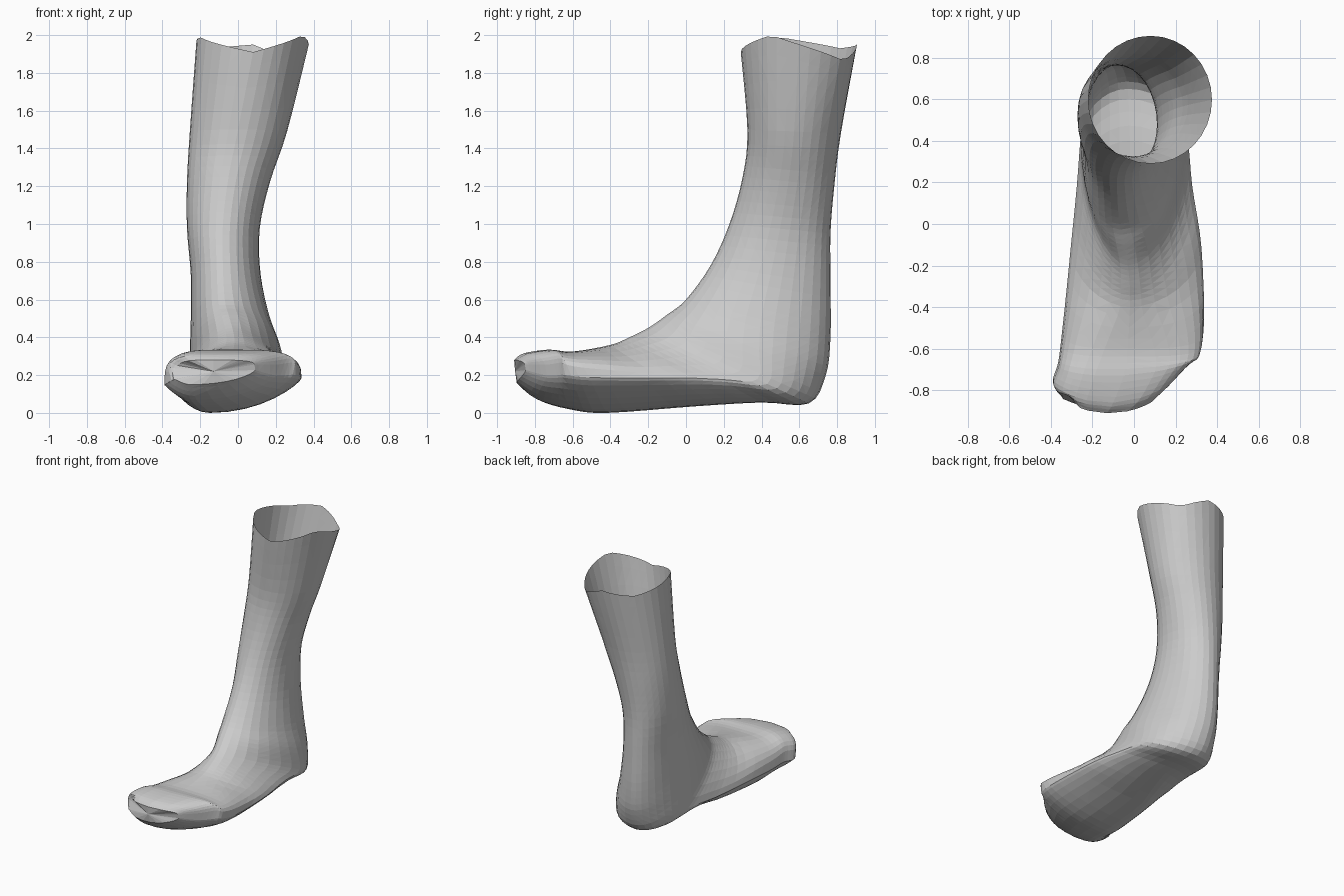
import bpy, bmesh, math

if "Cube" in bpy.data.objects:
    bpy.data.objects.remove(bpy.data.objects["Cube"])

SIDES = 32
STEPS = 4

# Sections fanning from the shin opening, round the heel, to the toes:
# front y, z, back y, z, left x, right x, ridge x, level of the widest line
SECTIONS = [
    (.29, 1.95, .905, 1.95, -.22, .375, .08, .5),
    (.325, 1.5, .82, 1.48, -.255, .26, 0, .5),
    (.3, 1.25, .785, 1.2, -.27, .17, -.05, .5),
    (.23, 1, .765, .95, -.27, .115, -.08, .5),
    (.13, .78, .765, .68, -.25, .12, -.08, .5),
    (0, .6, .765, .4, -.25, .17, -.07, .48),
    (-.1, .52, .74, .2, -.255, .225, -.05, .42),
    (-.2, .45, .65, .05, -.26, .26, -.03, .32),
    (-.3, .4, .4, .055, -.275, .28, -.02, .31),
    (-.4, .36, .05, .035, -.305, .325, -.02, .38),
    (-.6, .325, -.42, 0, -.345, .335, -.03, .5),
    (-.73, .335, -.62, .02, -.365, .29, -.05, .5),
    (-.86, .315, -.79, .07, -.39, .2, -.1, .42),
    (-.91, .28, -.895, .15, -.34, .09, -.13, .4),
]

# Uneven opening around the leg: degrees from the front, height
RIM = {0: 1.91, 62: 2.0, 140: 1.865, 180: 1.95, 225: 1.93, 290: 1.99, 360: 1.91}


def clamp(t):
    return max(0, min(1, t))


def spline(p0, p1, p2, p3, t):
    return [.5 * (2 * b + (c - a) * t + (2 * a - 5 * b + 4 * c - d) * t * t
                  + (3 * b - a - 3 * c + d) * t ** 3)
            for a, b, c, d in zip(p0, p1, p2, p3)]


def rim_height(deg):
    keys = list(RIM.items())
    for (a, za), (b, zb) in zip(keys, keys[1:]):
        if a <= deg <= b:
            return za + (zb - za) * (deg - a) / (b - a)


def ring(section):
    ty, tz, by, bz, xl, xr, cx, level = section
    # round on the leg, peaked over the instep, boxier over the toes
    square = 2 - .2 * clamp(-ty / .2) + 2.2 * clamp((-ty - .42) / .3)
    sole = clamp((.65 - by) / .4)
    points = []
    for i in range(SIDES):
        a = 2 * math.pi * i / SIDES
        s, c = math.sin(a), math.cos(a)
        if c >= 0:
            mid = cx
            side = math.copysign(abs(s) ** (2 / square), s)
            v = level + (1 - level) * c ** (2 / square)
        else:
            # the sole is lowest towards the inner side
            mid = cx - .12 * sole * clamp((.3 - by) / .4)
            side = s
            v = level - level * abs(c) ** (1 + .7 * sole)
        x = mid + side * (xr - mid if side > 0 else mid - xl)
        y = by + (ty - by) * v
        # the outer edge of the sole sits a little higher than the inner
        z = bz + (tz - bz) * v + .025 * s * sole * (1 - abs(c))
        z += (rim_height(math.degrees(a)) - 1.95) * max(0, (z - 1.5) / .45)
        # rounded toe line
        y += 1.2 * (x + .12) ** 2 * clamp((-y - .65) / .25)
        points.append((x, y, z))
    return points


# Leg and foot: one open-topped skin lofted through the sections
bm = bmesh.new()
last = len(SECTIONS) - 1
rings = []
for k in range(last):
    keys = [SECTIONS[max(0, min(last, k + o))] for o in (-1, 0, 1, 2)]
    rings += [ring(spline(*keys, j / STEPS)) for j in range(STEPS)]
rings.append(ring(SECTIONS[-1]))
loops = [[bm.verts.new(p) for p in r] for r in rings]
for lo, hi in zip(loops, loops[1:]):
    for i in range(SIDES):
        n = (i + 1) % SIDES
        bm.faces.new((lo[i], lo[n], hi[n], hi[i]))

# Toe end: closed with a shallow fan
tip = bm.verts.new((-.13, -.905, .22))
for i in range(SIDES):
    bm.faces.new((loops[-1][i], loops[-1][(i + 1) % SIDES], tip))

# Dent on the front inner corner of the toes
for v in bm.verts:
    d = math.dist(v.co, (-.31, -.86, .24))
    if d < .07:
        v.co.y += .05 * (1 - d / .07)

# Faceted, triangulated surface
bmesh.ops.triangulate(bm, faces=bm.faces)
bmesh.ops.recalc_face_normals(bm, faces=bm.faces)
mesh = bpy.data.meshes.new("lower_leg_and_foot")
bm.to_mesh(mesh)
bm.free()
foot = bpy.data.objects.new("lower_leg_and_foot", mesh)
bpy.context.collection.objects.link(foot)
